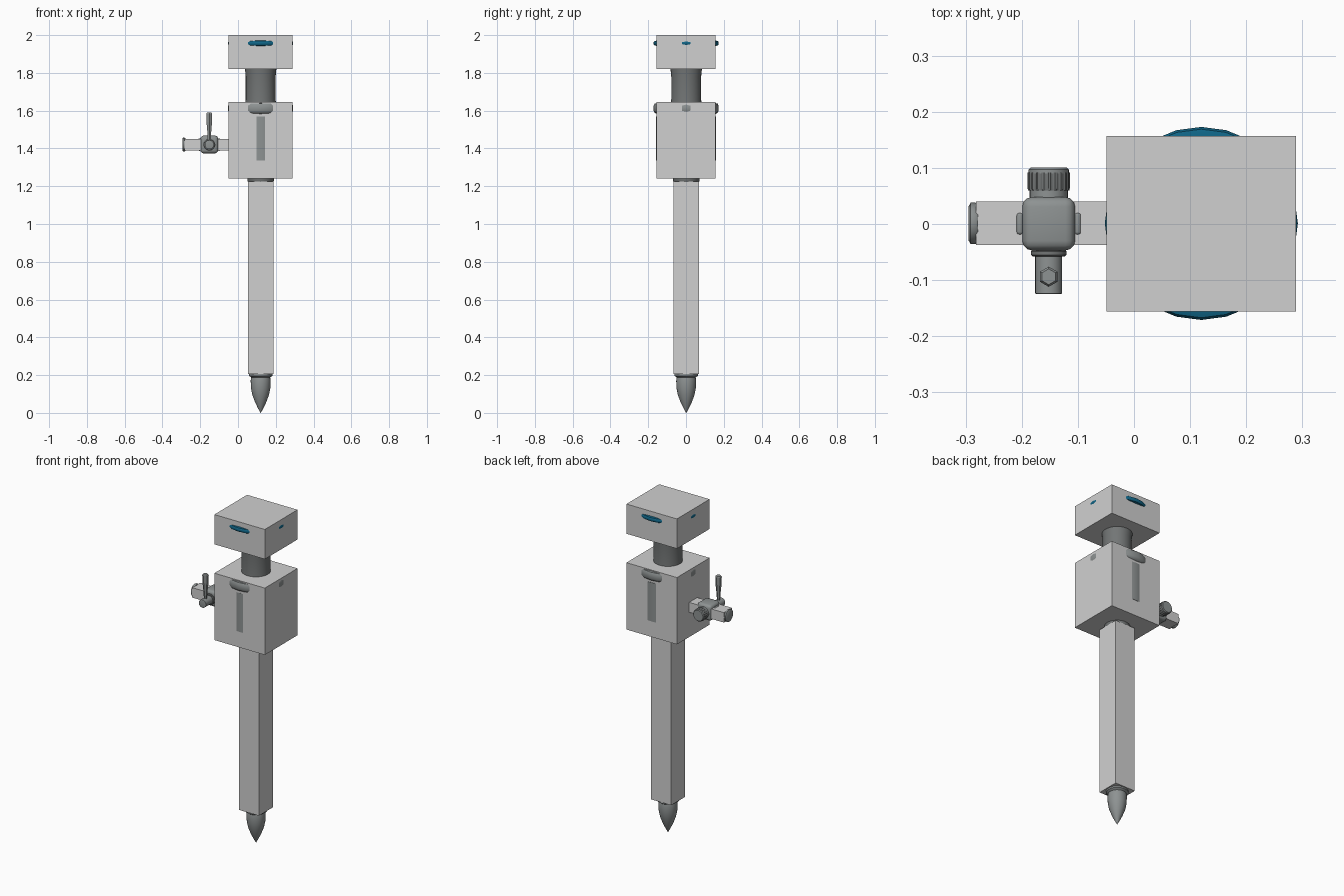
import bpy, bmesh, math
from mathutils import Matrix, Vector

if "Cube" in bpy.data.objects:
    bpy.data.objects.remove(bpy.data.objects["Cube"])


def material(name, rgb):
    m = bpy.data.materials.new(name)
    m.diffuse_color = (*rgb, 1)
    m.use_nodes = True
    m.node_tree.nodes["Principled BSDF"].inputs["Base Color"].default_value = m.diffuse_color
    return m


LIGHT = material("light_grey", (0.63, 0.63, 0.63))
METAL = material("metal_grey", (0.27, 0.29, 0.29))
DARK = material("dark_metal", (0.17, 0.18, 0.18))
BLUE = material("blue", (0.005, 0.13, 0.24))
CX = 0.12          # axis of the main column
VX, VZ = -0.152, 1.42   # centre of the valve


def finish(name, bm, mat, smooth=True):
    bmesh.ops.recalc_face_normals(bm, faces=bm.faces)
    me = bpy.data.meshes.new(name)
    bm.to_mesh(me)
    bm.free()
    me.materials.append(mat)
    ob = bpy.data.objects.new(name, me)
    bpy.context.collection.objects.link(ob)
    if smooth:
        bpy.ops.object.select_all(action='DESELECT')
        ob.select_set(True)
        bpy.context.view_layer.objects.active = ob
        bpy.ops.object.shade_smooth_by_angle(angle=math.radians(35))
    return ob


def box(name, lo, hi, mat, bevel=0):
    bm = bmesh.new()
    bmesh.ops.create_cube(bm, size=1)
    for v in bm.verts:
        v.co = Vector([(a + b) / 2 + c * (b - a) for a, b, c in zip(lo, hi, v.co)])
    if bevel:
        bmesh.ops.bevel(bm, geom=bm.edges[:], offset=bevel, segments=3,
                        profile=0.5, affect='EDGES')
    return finish(name, bm, mat, bool(bevel))


def lathe(name, profile, mat, origin, axis='Z', sides=32, phase=0, ribs=0, smooth=True):
    """Spin (radius, height) pairs round an axis; ribs notch every other side."""
    bm = bmesh.new()
    rings = []
    for r, h in profile:
        ring = []
        for i in range(sides):
            a = phase + 2 * math.pi * i / sides
            rr = r - (ribs if (i // 2) % 2 else 0)
            ring.append(bm.verts.new((rr * math.cos(a), rr * math.sin(a), h)))
        rings.append(ring)
    for a, b in zip(rings, rings[1:]):
        for i in range(sides):
            j = (i + 1) % sides
            bm.faces.new((a[i], a[j], b[j], b[i]))
    bm.faces.new(rings[0])
    bm.faces.new(rings[-1])
    rot = {'Z': Matrix(), 'Y': Matrix.Rotation(-math.pi / 2, 4, 'X'),
           'X': Matrix.Rotation(math.pi / 2, 4, 'Y')}[axis]
    bmesh.ops.transform(bm, matrix=Matrix.Translation(origin) @ rot, verts=bm.verts)
    return finish(name, bm, mat, smooth)


column = (CX, 0.001, 0)

# Square housings and shaft
box("head_block", (-0.049, -0.156, 1.82), (0.289, 0.157, 2.0), LIGHT)
box("body_block", (-0.049, -0.156, 1.24), (0.289, 0.157, 1.645), LIGHT)
box("long_shaft", (0.052, -0.067, 0.205), (0.187, 0.068, 1.225), LIGHT)

# Round parts on the main axis
lathe("neck_post", [(0.083, 1.62), (0.079, 1.66), (0.079, 1.78), (0.084, 1.83)],
      DARK, column)
lathe("shaft_collar", [(0.062, 1.21), (0.07, 1.228), (0.07, 1.25)], DARK, column)
lathe("pointed_tip", [(0.062, 0.21), (0.062, 0.196), (0.05, 0.188), (0.053, 0.17),
                      (0.051, 0.13), (0.044, 0.095), (0.029, 0.055), (0.014, 0.024),
                      (0.001, 0.0)], METAL, column, sides=24)

# Rings and drum that break through the housing walls
lathe("blue_ring", [(0.158, 1.943), (0.168, 1.946), (0.172, 1.952), (0.172, 1.962),
                    (0.168, 1.968), (0.158, 1.971)], BLUE, column, sides=24)
lathe("body_ring", [(0.155, 1.582), (0.166, 1.588), (0.172, 1.6), (0.172, 1.626),
                    (0.167, 1.637), (0.155, 1.64)], METAL, column, sides=24)
lathe("inner_drum", [(0.1587, 1.335), (0.1587, 1.57)], METAL, column, sides=48)

# Side outlet pipe and its end rim
box("outlet_pipe", (-0.282, -0.037, 1.39), (-0.049, 0.04, 1.45), LIGHT)
lathe("outlet_rim", [(0.034, 0.017), (0.037, 0.012), (0.037, 0.004), (0.03, 0.0)],
      METAL, (-0.295, 0.001, VZ), 'X', 16)

# Valve body with side bosses
box("valve_body", (-0.199, -0.047, 1.374), (-0.105, 0.048, 1.468), METAL, 0.017)
for side, x in (("left", -0.2035), ("right", -0.1005)):
    lathe(side + "_boss", [(0.011, -0.007), (0.017, -0.004), (0.019, 0),
                           (0.017, 0.004), (0.011, 0.007)],
          METAL, (x, 0.001, VZ), 'X', 16)
    box(side + "_clamp", (x - 0.006, -0.019, 1.387), (x + 0.006, 0.02, 1.453),
        METAL, 0.005)

# Ribbed knob at the back
lathe("knob_neck", [(0.034, 0.04), (0.034, 0.062)], METAL, (VX, 0, VZ), 'Y')
lathe("ribbed_knob", [(0.037, 0.06), (0.0375, 0.063), (0.0375, 0.092)], DARK,
      (VX, 0, VZ), 'Y', 80, ribs=0.002)
lathe("knob_cap", [(0.036, 0.09), (0.036, 0.097), (0.032, 0.101)], METAL,
      (VX, 0, VZ), 'Y')

# Spindle and lever at the front
lathe("spindle_flange", [(0.028, -0.058), (0.032, -0.055), (0.032, -0.049),
                         (0.028, -0.044)], DARK, (VX, 0, VZ), 'Y')
lathe("spindle", [(0.02, -0.125), (0.024, -0.124), (0.024, -0.05)], METAL,
      (VX, 0, VZ), 'Y')
lathe("lever", [(0.009, 1.43), (0.01, 1.47), (0.017, 1.54), (0.018, 1.583),
                (0.014, 1.589)], METAL, (VX, -0.094, 0), 'Z', 6, math.pi / 6,
      smooth=False)
